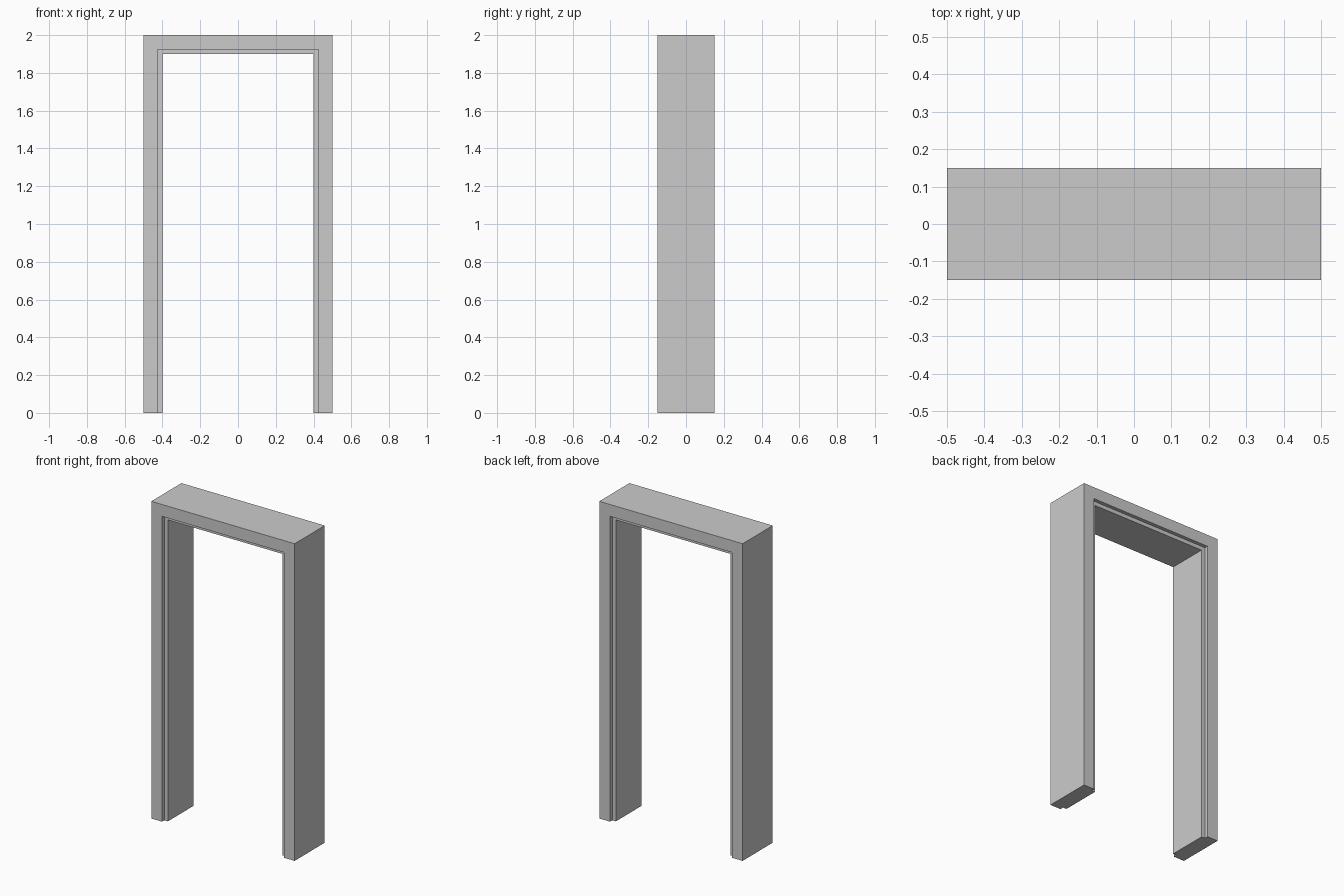
import bpy, bmesh

if "Cube" in bpy.data.objects:
    bpy.data.objects.remove(bpy.data.objects["Cube"])

HALF_W, HEIGHT, HALF_D = 0.5, 2.0, 0.15
STEP = 0.023  # rebate depth on front and back

# Jamb cross-section: (distance inward from the outer edge, y)
half = [(0.0, -HALF_D), (0.075, -HALF_D), (0.075, -HALF_D + STEP), (0.1, -HALF_D + STEP)]
profile = half + [(d, -y) for d, y in reversed(half)]

# Sweep the section up one jamb, across the head and down the other, mitred
# Each station: outer corner x, z and the inward mitre direction
stations = [(-HALF_W, 0, 1, 0), (-HALF_W, HEIGHT, 1, -1),
            (HALF_W, HEIGHT, -1, -1), (HALF_W, 0, -1, 0)]

bm = bmesh.new()
rings = [[bm.verts.new((x + d * dx, y, z + d * dz)) for d, y in profile]
         for x, z, dx, dz in stations]
n = len(profile)
for a, b in zip(rings, rings[1:]):
    for i in range(n):
        j = (i + 1) % n
        bm.faces.new((a[i], a[j], b[j], b[i]))
# Feet of the jambs
bm.faces.new(rings[0])
bm.faces.new(rings[-1])
bmesh.ops.recalc_face_normals(bm, faces=bm.faces)

mesh = bpy.data.meshes.new("door_frame")
bm.to_mesh(mesh)
bm.free()
frame = bpy.data.objects.new("door_frame", mesh)
bpy.context.collection.objects.link(frame)
